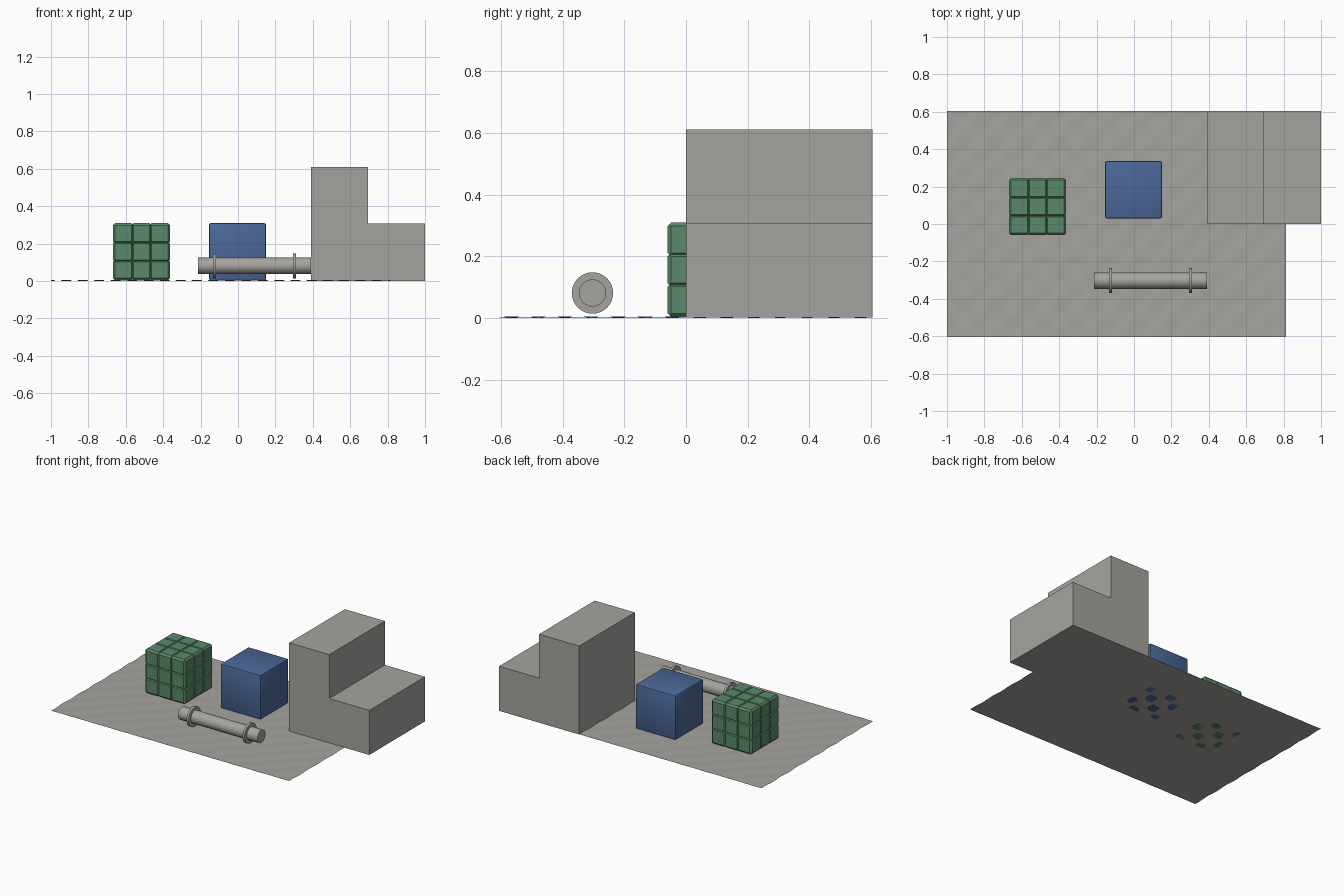
import bpy, bmesh, math
from mathutils import Matrix, Vector

if "Cube" in bpy.data.objects:
    bpy.data.objects.remove(bpy.data.objects["Cube"])


def material(name, rgb):
    m = bpy.data.materials.new(name)
    m.diffuse_color = (*rgb, 1)
    m.use_nodes = True
    m.node_tree.nodes["Principled BSDF"].inputs["Base Color"].default_value = m.diffuse_color
    return m


GREY = material("warm grey", (0.38, 0.37, 0.345))
BLUE = material("slate blue", (0.07, 0.135, 0.31))
GREEN = material("soft green", (0.105, 0.25, 0.145))


def finish(name, bm, mat, smooth=False):
    bmesh.ops.recalc_face_normals(bm, faces=bm.faces)
    mesh = bpy.data.meshes.new(name)
    bm.to_mesh(mesh)
    bm.free()
    mesh.materials.append(mat)
    ob = bpy.data.objects.new(name, mesh)
    bpy.context.collection.objects.link(ob)
    if smooth:
        bpy.ops.object.select_all(action='DESELECT')
        ob.select_set(True)
        bpy.context.view_layer.objects.active = ob
        bpy.ops.object.shade_smooth_by_angle(angle=math.radians(35))
    return ob


def box(size, center):
    bm = bmesh.new()
    bmesh.ops.create_cube(bm, size=1)
    for v in bm.verts:
        v.co = Vector(a * b + c for a, b, c in zip(v.co, size, center))
    return bm


# Gently rippled floor sheet
bm = bmesh.new()
bmesh.ops.create_grid(bm, x_segments=60, y_segments=40, size=1)
for v in bm.verts:
    x, y = v.co.x * 0.907 - 0.093, v.co.y * 0.605
    z = 0.0025 + 0.0025 * math.sin(x * 36) * math.sin(y * 36)
    v.co = (x, y, z)
floor = finish("floor", bm, GREY)
for p in floor.data.polygons:
    p.use_smooth = True

# Two-level step block from an L profile
bm = bmesh.new()
profile = [(0.39, 0.001), (1, 0.001), (1, 0.308), (0.695, 0.308),
           (0.695, 0.61), (0.39, 0.61)]
face = bm.faces.new([bm.verts.new((x, 0, z)) for x, z in profile])
ext = bmesh.ops.extrude_face_region(bm, geom=[face])
bmesh.ops.translate(bm, vec=(0, 0.605, 0),
                    verts=[g for g in ext["geom"] if isinstance(g, bmesh.types.BMVert)])
finish("step_block", bm, GREY)

# Plain cube with slightly rounded edges
bm = box((0.305, 0.305, 0.306), (-0.002, 0.183, 0.156))
bmesh.ops.bevel(bm, geom=bm.edges[:], offset=0.009, segments=2,
                profile=0.5, affect='EDGES')
finish("smooth_cube", bm, BLUE, True)

# Cube with a raised three by three pattern on every side
bm = box((0.294, 0.294, 0.294), (-0.516, 0.093, 0.156))
bmesh.ops.subdivide_edges(bm, edges=bm.edges[:], cuts=2, use_grid_fill=True)
bmesh.ops.recalc_face_normals(bm, faces=bm.faces)
bmesh.ops.inset_individual(bm, faces=bm.faces[:], thickness=0.008, depth=0.006)
finish("panelled_cube", bm, GREEN)


# Bar lying along x, with a collar near each end
def rod(name, x0, x1, radius):
    bm = bmesh.new()
    turn = (Matrix.Translation(((x0 + x1) / 2, -0.303, 0.081))
            @ Matrix.Rotation(math.pi / 2, 4, 'Y'))
    bmesh.ops.create_cone(bm, cap_ends=True, segments=32, radius1=radius,
                          radius2=radius, depth=x1 - x0, matrix=turn)
    finish(name, bm, GREY, True)


rod("bar", -0.213, 0.39, 0.044)
for side, x in (("left", -0.125), ("right", 0.301)):
    rod(side + "_collar", x - 0.008, x + 0.008, 0.067)
